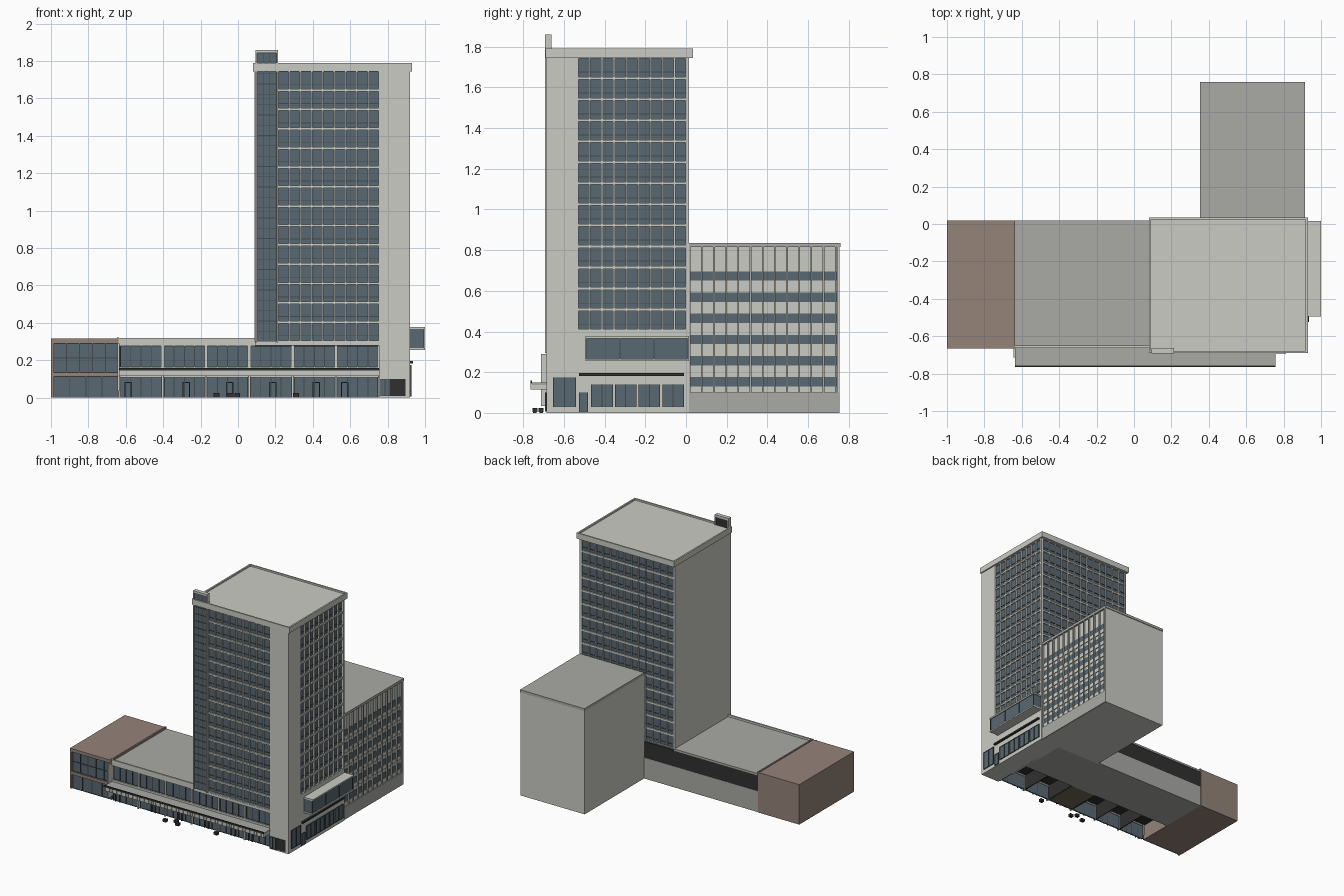
import bpy, bmesh

COL = {"pale": (0.60, 0.60, 0.56), "glass": (0.10, 0.14, 0.165), "dark": (0.03, 0.03, 0.03),
       "brown": (0.30, 0.23, 0.19), "roof": (0.40, 0.40, 0.38), "frame": (0.055, 0.065, 0.075),
       "lobby": (0.16, 0.13, 0.09)}
MATS = {}
for k, c in COL.items():
    MATS[k] = bpy.data.materials.new(k)
    MATS[k].diffuse_color = (*c, 1)

parts = {}


def box(name, mat, x0, x1, y0, y1, z0, z1):
    parts.setdefault((name, mat), []).append((x0, x1, y0, y1, z0, z1))


def on(face, p, name, mat, u0, u1, z0, z1, d0, d1):
    """Box lying on a wall plane p, from depth d0 to d1 outwards."""
    if face == "front":
        box(name, mat, u0, u1, p - d1, p - d0, z0, z1)
    elif face == "back":
        box(name, mat, u0, u1, p + d0, p + d1, z0, z1)
    else:
        box(name, mat, p + d0, p + d1, u0, u1, z0, z1)


def grid(face, p, name, u0, u1, z0, z1, n, m, d, bar_u, bar_z, mat, transom=0.0):
    """Glazed wall of n columns and m rows with raised bars."""
    on(face, p, name + "_glass", "glass", u0, u1, z0, z1, -0.002, 0.004)
    du, dz = (u1 - u0) / n, (z1 - z0) / m
    for i in range(n + 1):
        u = u0 + i * du
        a, b = max(u0, u - bar_u / 2), min(u1, u + bar_u / 2)
        on(face, p, name + "_mullions", mat, a, b, z0, z1, -0.002, d)
    for j in range(m + 1):
        z = z0 + j * dz
        a, b = max(z0, z - bar_z / 2), min(z1, z + bar_z / 2)
        on(face, p, name + "_sills", mat, u0, u1, a, b, -0.002, d * 0.85)
        if transom and j < m:
            zt = z + dz * transom
            on(face, p, name + "_transoms", "frame", u0, u1, zt - 0.002, zt + 0.002, -0.002, 0.008)


def window(face, p, name, u0, u1, z0, z1, n, m=1):
    grid(face, p, name, u0, u1, z0, z1, n, m, 0.009, 0.005, 0.005, "frame")


# Tower core, corner pier and blank left wall
box("tower_core", "pale", 0.09, 0.902, -0.665, 0.0, 0.28, 1.75)
box("tower_pier", "pale", 0.755, 0.92, -0.685, -0.53, 0.0, 1.75)
box("tower_left_wall", "pale", 0.088, 0.098, -0.682, 0.014, 0.30, 1.75)
box("tower_back_corner", "pale", 0.90, 0.92, -0.003, 0.015, 0.0, 1.75)
box("tower_side_base", "pale", 0.74, 0.92, -0.531, 0.014, 0.0, 0.41)

# Tower window grids
grid("front", -0.665, "tower_front", 0.213, 0.756, 0.30, 1.748, 9, 14, 0.018, 0.008, 0.013, "pale", 0.3)
grid("right", 0.902, "tower_side", -0.532, 0.003, 0.405, 1.748, 9, 13, 0.017, 0.008, 0.013, "pale", 0.3)
grid("back", 0.0, "tower_back", 0.098, 0.902, 0.30, 1.748, 13, 14, 0.014, 0.008, 0.013, "pale", 0.3)

# Tower roof with thin parapet
rx0, rx1, ry0, ry1 = 0.08, 0.93, -0.69, 0.035
box("tower_roof", "pale", rx0 + .01, rx1 - .01, ry0 + .01, ry1 - .01, 1.746, 1.778)
box("tower_parapet", "pale", rx0, rx1, ry0, ry0 + .012, 1.745, 1.79)
box("tower_parapet", "pale", rx0, rx1, ry1 - .012, ry1, 1.745, 1.79)
for x in (rx0, rx1 - .012):
    box("tower_parapet", "pale", x, x + .012, ry0 + .012, ry1 - .012, 1.745, 1.79)

# Tall glazed stair strip rising above the roof
for x in (0.093, 0.205):
    box("stair_strip_frame", "pale", x, x + .008, -0.693, -0.662, 0.295, 1.86)
box("stair_strip_frame", "pale", 0.093, 0.213, -0.693, -0.662, 1.842, 1.86)
box("stair_strip_back", "dark", 0.10, 0.206, -0.672, -0.667, 0.30, 1.842)
grid("front", -0.676, "stair_strip", 0.101, 0.205, 0.30, 1.842, 3, 28, 0.008, 0.004, 0.004, "frame")

# Rear wing: body, cap, base, window bands and fins on the right side
box("wing_body", "pale", 0.355, 0.90, 0.0, 0.752, 0.0, 0.82)
box("wing_roof", "roof", 0.353, 0.915, 0.015, 0.76, 0.815, 0.835)
box("wing_base", "roof", 0.89, 0.914, 0.015, 0.754, 0.0, 0.10)
box("wing_end_wall", "pale", 0.355, 0.914, 0.742, 0.755, 0.0, 0.816)
for k in range(6):
    z = 0.13 + k * 0.104
    on("right", 0.90, "wing_window_bands", "glass", 0.018, 0.742, z - 0.026, z + 0.026 + 0.02, -0.002, 0.003)
    on("right", 0.90, "wing_spandrels", "pale", 0.018, 0.742, z - 0.03, z, -0.002, 0.006)
for k in range(13):
    y = 0.018 + k * 0.0598
    box("wing_fins", "roof", 0.895, 0.914, y - 0.004, y + 0.004, 0.10, 0.816)

# Brown shop block on the left
box("brown_block", "brown", -1.0, -0.64, -0.648, 0.018, 0.0, 0.315)
for z0, z1 in ((0.112, 0.135), (0.29, 0.315)):
    box("brown_front_bands", "brown", -1.0, -0.64, -0.665, -0.64, z0, z1)
box("brown_front_bands", "brown", -1.0, -0.985, -0.664, -0.64, 0.0, 0.314)
window("front", -0.648, "brown_upper_window", -0.986, -0.64, 0.135, 0.29, 5, 2)
window("front", -0.648, "brown_shopfront", -0.986, -0.64, 0.0, 0.112, 4)

# Podium: rear ground mass, upper floor, roof and parapet
box("podium_ground_mass", "roof", -0.64, 0.76, -0.38, 0.014, 0.0, 0.165)
box("podium_upper_floor", "dark", -0.64, 0.76, -0.645, 0.012, 0.12, 0.29)
box("podium_roof", "roof", -0.638, 0.09, -0.65, 0.018, 0.29, 0.305)
box("podium_parapet", "pale", -0.64, 0.09, -0.663, -0.650, 0.275, 0.32)
box("podium_parapet", "pale", 0.09, 0.757, -0.683, -0.64, 0.278, 0.30)
box("podium_parapet", "brown", -0.648, -0.636, -0.66, 0.017, 0.29, 0.321)
box("podium_band", "pale", -0.64, 0.757, -0.663, -0.64, 0.11, 0.165)
box("podium_end_blade", "pale", -0.645, -0.634, -0.713, -0.64, 0.035, 0.29)

# Six podium bays: upper windows, shopfronts, doors and partitions
for i in range(6):
    a = -0.628 + i * 0.2316
    b = a + 0.219
    window("front", -0.646, "podium_upper_windows", a, b, 0.165, 0.275, 4)
    box("podium_piers", "pale", b, a + 0.2316, -0.663, -0.64, 0.16, 0.28)
    box("ground_columns", "pale", b + .001, b + .012, -0.672, -0.645, 0.0, 0.12)
    box("shop_partitions", "dark", b + .003, b + .01, -0.645, -0.375, 0.0, 0.125)
    window("front", -0.648, "shopfronts", a, b, 0.0, 0.11, 4)
    d = a + (0.02 if i in (0, 5) else 0.10)
    for x in (d, d + 0.034):
        box("shop_doors", "frame", x, x + .006, -0.664, -0.648, 0.0, 0.085)
    box("shop_doors", "frame", d, d + .04, -0.664, -0.648, 0.078, 0.085)
box("lobby_floor", "lobby", 0.07, 0.285, -0.644, -0.378, 0.0, 0.006)

# Street canopy with ribbed fascia
box("canopy_slab", "roof", -0.635, 0.757, -0.758, -0.655, 0.136, 0.150)
box("canopy_edge", "dark", -0.637, 0.757, -0.765, -0.756, 0.145, 0.158)
box("canopy_fascia", "pale", -0.635, 0.755, -0.760, -0.754, 0.115, 0.146)
for x in (-0.635, 0.747):
    box("canopy_ends", "pale", x, x + .008, -0.755, -0.66, 0.115, 0.149)
for i in range(70):
    x = -0.63 + i * 0.02
    box("canopy_ribs", "pale", x, x + .006, -0.764, -0.753, 0.116, 0.144)

# Corner pier: display window and dark entrance
window("front", -0.684, "corner_front_window", 0.758, 0.812, 0.008, 0.10, 2)
on("front", -0.685, "corner_entrance", "dark", 0.813, 0.895, 0.01, 0.10, -0.002, 0.004)
window("right", 0.919, "corner_side_window", -0.653, -0.54, 0.03, 0.175, 2)

# Right side ground floor: door, windows and thin awning
window("right", 0.919, "side_door", -0.527, -0.482, 0.005, 0.10, 1)
for k in range(4):
    y = -0.466 + k * 0.1165
    window("right", 0.919, "side_windows", y, y + 0.106, 0.03, 0.14, 2)
box("side_awning", "dark", 0.915, 0.935, -0.525, -0.01, 0.182, 0.195)

# Projecting glazed bay on the right side
box("bay_slabs", "pale", 0.91, 1.0, -0.495, 0.015, 0.255, 0.266)
box("bay_slabs", "pale", 0.91, 1.0, -0.495, 0.015, 0.366, 0.378)
box("bay_glass", "glass", 0.915, 0.992, -0.49, 0.01, 0.26, 0.372)
for k in range(4):
    y = -0.493 + k * 0.1665
    box("bay_mullions", "frame", 0.988, 0.996, y, y + 0.005, 0.262, 0.37)

# Street planters
for x, y in ((-0.13, -0.755), (-0.055, -0.725), (-0.02, -0.755), (0.295, -0.725)):
    box("street_planters", "dark", x, x + 0.03, y, y + 0.025, 0.004, 0.024)
    box("street_planters", "dark", x + .004, x + .026, y + .004, y + .021, 0.0, 0.005)

# Turn each collection of boxes into one object
for (name, mat), boxes in parts.items():
    bm = bmesh.new()
    for x0, x1, y0, y1, z0, z1 in boxes:
        vs = bmesh.ops.create_cube(bm, size=1)["verts"]
        bmesh.ops.scale(bm, vec=(x1 - x0, y1 - y0, z1 - z0), verts=vs)
        bmesh.ops.translate(bm, vec=((x0 + x1) / 2, (y0 + y1) / 2, (z0 + z1) / 2), verts=vs)
    me = bpy.data.meshes.new(name)
    bm.to_mesh(me)
    bm.free()
    me.materials.append(MATS[mat])
    bpy.context.scene.collection.objects.link(bpy.data.objects.new(name, me))
